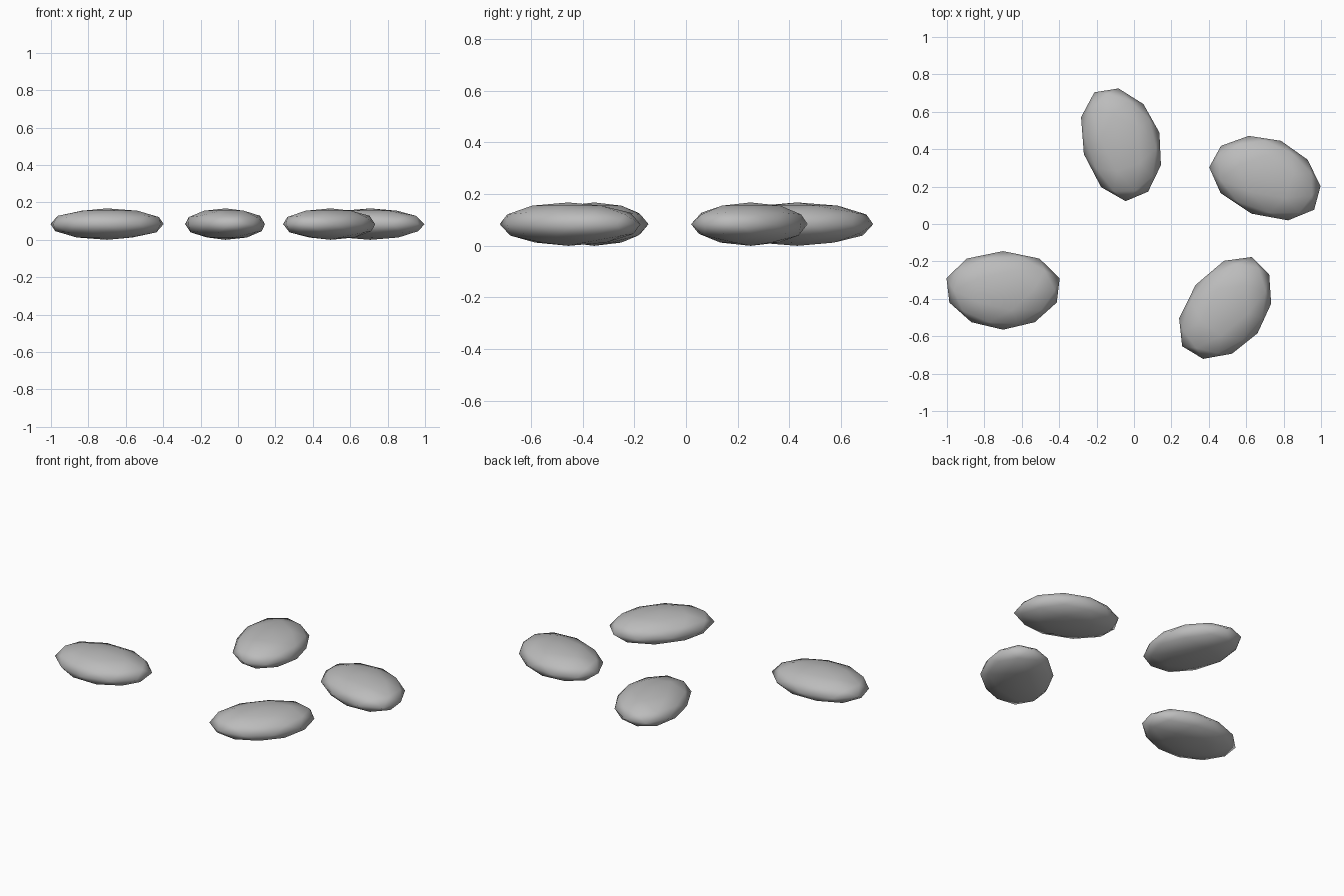
import bpy, bmesh, math

if "Cube" in bpy.data.objects:
    bpy.data.objects.remove(bpy.data.objects["Cube"])

# One flat stone grey for everything
grey = bpy.data.materials.new("stone_grey")
grey.diffuse_color = (0.5, 0.5, 0.5, 1)
grey.use_nodes = True
grey.node_tree.nodes["Principled BSDF"].inputs["Base Color"].default_value = grey.diffuse_color

HALF_Y, HALF_Z = 0.21, 0.084


def stone(name, x, y, degrees):
    """Flattened low-poly pebble, slightly wider towards its local +y side."""
    bm = bmesh.new()
    bmesh.ops.create_icosphere(bm, subdivisions=2, radius=1)
    for v in bm.verts:
        v.co.x *= 0.31 + 0.0265 * v.co.y
        v.co.y *= HALF_Y
        v.co.z *= HALF_Z
    for f in bm.faces:
        f.smooth = True
    mesh = bpy.data.meshes.new(name)
    bm.to_mesh(mesh)
    bm.free()
    mesh.materials.append(grey)
    obj = bpy.data.objects.new(name, mesh)
    obj.location = (x, y, HALF_Z)
    obj.rotation_euler.z = math.radians(degrees)
    bpy.context.collection.objects.link(obj)


# Four stepping stones, each turned differently
stone("stone_left", -0.70, -0.355, 0)
stone("stone_front", 0.495, -0.455, 52)
stone("stone_back", -0.066, 0.431, 106)
stone("stone_right", 0.707, 0.25, 158)
